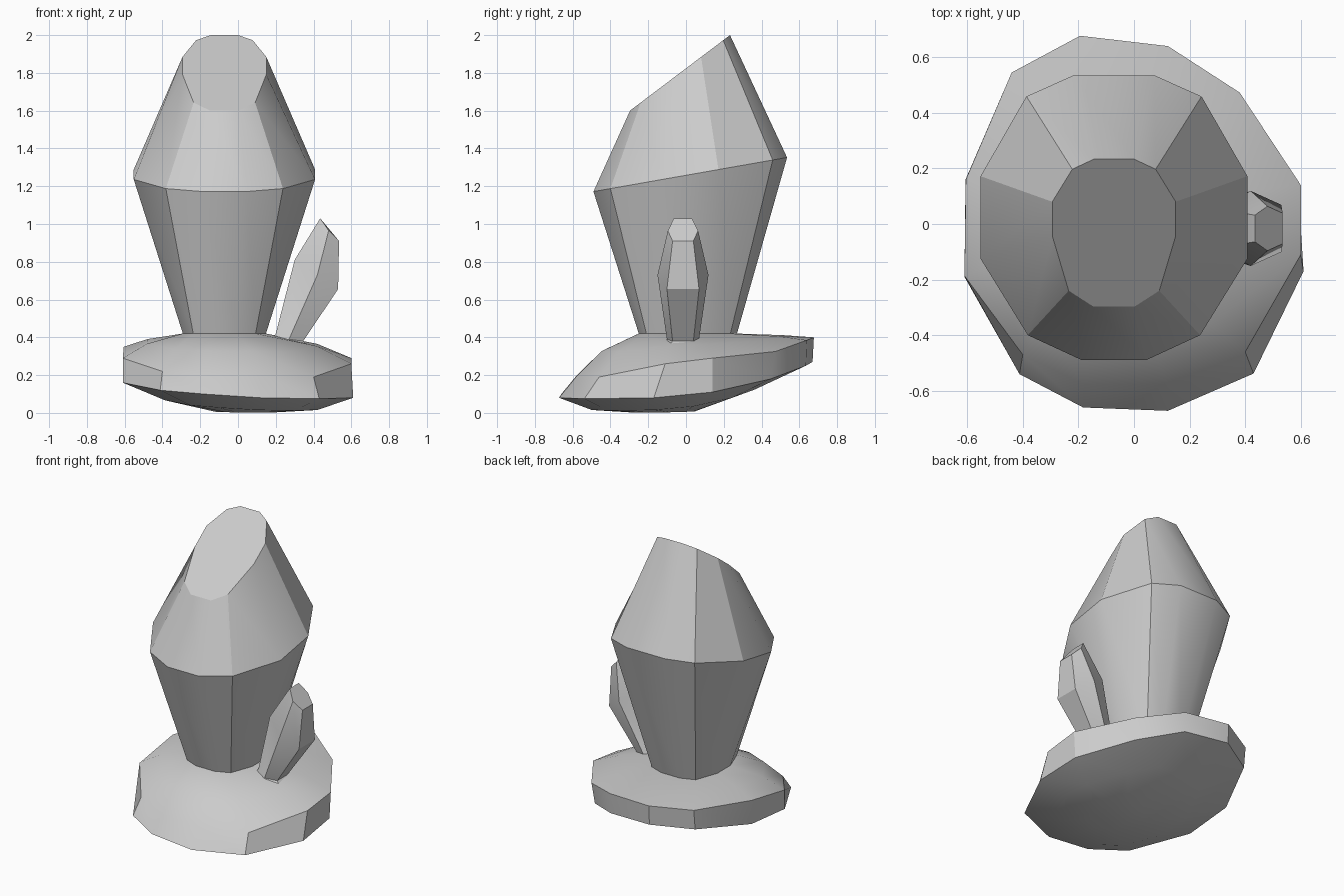
import bpy, bmesh, math

if "Cube" in bpy.data.objects:
    bpy.data.objects.remove(bpy.data.objects["Cube"])


def loft(name, rings):
    """Skin a stack of equal-length rings and cap both ends."""
    bm = bmesh.new()
    rows = [[bm.verts.new(p) for p in r] for r in rings]
    n = len(rows[0])
    for a, b in zip(rows, rows[1:]):
        for i in range(n):
            j = (i + 1) % n
            bm.faces.new((a[i], a[j], b[j], b[i]))
    bm.faces.new(rows[0])
    bm.faces.new(rows[-1])
    bmesh.ops.recalc_face_normals(bm, faces=bm.faces)
    me = bpy.data.meshes.new(name)
    bm.to_mesh(me)
    bm.free()
    ob = bpy.data.objects.new(name, me)
    bpy.context.collection.objects.link(ob)
    bpy.ops.object.select_all(action='DESELECT')
    ob.select_set(True)
    bpy.context.view_layer.objects.active = ob
    bpy.ops.object.shade_smooth_by_angle(angle=math.radians(28))
    return ob


def mirror_x(half, cx, height):
    """Right half (back to front) -> full clockwise ring lying on a slanted plane."""
    pts = [(cx + x, y) for x, y in half] + [(cx - x, y) for x, y in reversed(half)]
    return [(x, y, height(y)) for x, y in pts]


def mix(a, b, t, tz):
    return [(p[0] + (q[0] - p[0]) * t, p[1] + (q[1] - p[1]) * t,
             p[2] + (q[2] - p[2]) * tz) for p, q in zip(a, b)]


# main crystal: narrow foot, slanted waist, steep cut top
CX = -0.072
foot = [(.07, .27), (.165, .235), (.22, .08), (.22, -.06), (.165, -.21), (.07, -.25)]
waist = [(.145, .535), (.315, .459), (.48, .172), (.48, -.125), (.31, -.40), (.115, -.49)]
top = [(.073, .233), (.15, .197), (.222, .08), (.222, -.043), (.163, -.24), (.076, -.296)]
foot_ring = mirror_x(foot, CX, lambda y: .42)
loft("main_crystal", [
    foot_ring,
    mirror_x(waist, CX, lambda y: 1.258 + .176 * y),
    mirror_x(top, CX, lambda y: 1.824 + .755 * y)])

# rock base: lower rim and upper rim, clockwise from the back right
lower = [(.122, .635, .25), (.37, .45, .18), (.59, .14, .11), (.61, -.17, .08),
         (.43, -.538, .075), (.122, -.672, .08), (-.183, -.66, .10), (-.412, -.54, .12),
         (-.61, -.19, .16), (-.606, .16, .19), (-.44, .53, .25), (-.194, .67, .27)]
upper = [(.122, .64, .385), (.38, .473, .325), (.60, .14, .29), (.60, -.11, .26),
         (.40, -.46, .19), (.12, -.575, .20), (-.18, -.577, .20), (-.40, -.47, .22),
         (-.61, -.186, .29), (-.605, .16, .35), (-.44, .545, .385), (-.194, .677, .40)]
belly = mix(lower, [(0.05, -.16, -.10)] * 12, .34, .36)
belly = [(x, y, max(z, .012)) for x, y, z in belly]
sole = mix(lower, [(0.05, -.16, 0)] * 12, .75, .97)
loft("rock_base", [sole, belly, lower, upper, mix(upper, foot_ring, .4, .58), foot_ring])


# small crystal: six sides, leaning outward; each row is inner, side, outer (x, half width, z)
def six(rows, cy=-.016):
    ring = [(x, cy + w, z) for x, w, z in rows]
    return ring + [(x, cy - w, z) for x, w, z in reversed(rows)]


loft("small_crystal", [
    six([(.15, .07, .35), (.27, .12, .33), (.43, .10, .31)]),
    six([(.20, .05, .42), (.27, .085, .39), (.345, .055, .38)]),
    six([(.30, .07, .81), (.42, .135, .73), (.53, .085, .655)]),
    six([(.435, .048, 1.03), (.48, .08, .965), (.535, .055, .91)])])
